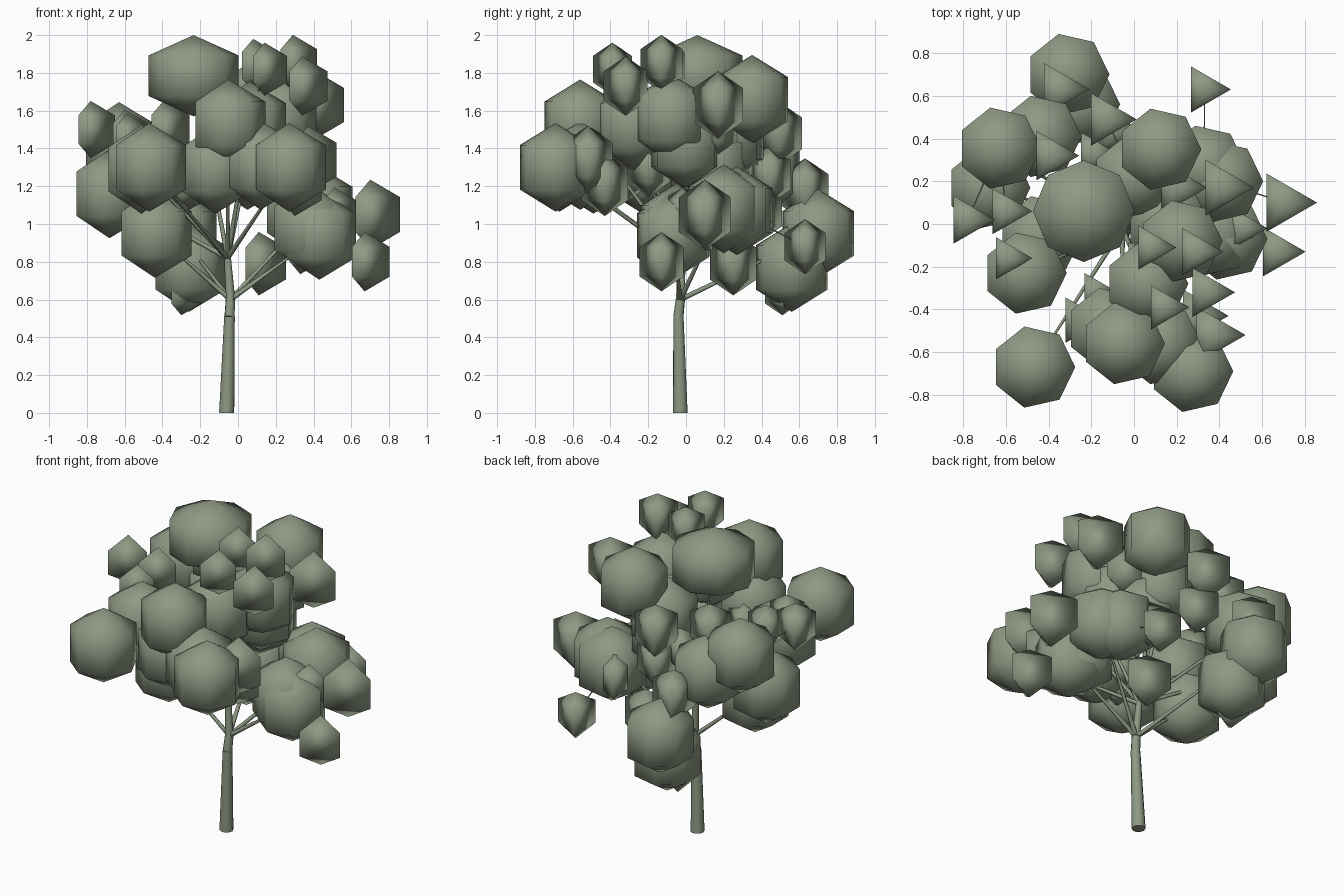
import bpy, bmesh
from math import pi
from mathutils import Matrix, Vector

cube = bpy.data.objects.get("Cube")
if cube:
    bpy.data.objects.remove(cube, do_unlink=True)

sage = bpy.data.materials.new("sage green")
sage.use_nodes = True
COLOUR = (0.27, 0.32, 0.23, 1)
sage.diffuse_color = COLOUR
sage.node_tree.nodes["Principled BSDF"].inputs["Base Color"].default_value = COLOUR


def add_object(name, bm, smooth_caps=True):
    """Turn a bmesh into a smooth shaded object."""
    mesh = bpy.data.meshes.new(name)
    for face in bm.faces:
        face.smooth = smooth_caps or len(face.verts) == 4
    bm.to_mesh(mesh)
    bm.free()
    mesh.materials.append(sage)
    obj = bpy.data.objects.new(name, mesh)
    bpy.context.collection.objects.link(obj)


def leaf_clump(name, centre, radius, height, sides):
    """Coarse sphere with one corner pointing along +x."""
    bm = bmesh.new()
    bmesh.ops.create_uvsphere(bm, u_segments=sides, v_segments=3, radius=1)
    place = (Matrix.Translation(centre) @ Matrix.Diagonal((radius, radius, height, 1))
             @ Matrix.Rotation(-pi / 2, 4, 'Z'))
    bmesh.ops.transform(bm, matrix=place, verts=bm.verts)
    add_object(name, bm)


def limb(name, start, end, thick, thin, sides):
    """Tapered length of wood between two points."""
    start, end = Vector(start), Vector(end)
    axis = end - start
    bm = bmesh.new()
    bmesh.ops.create_cone(bm, cap_ends=True, segments=sides, radius1=thick,
                          radius2=thin, depth=axis.length)
    turn = axis.to_track_quat('Z', 'Y').to_matrix().to_4x4()
    bmesh.ops.transform(bm, matrix=Matrix.Translation((start + end) / 2) @ turn,
                        verts=bm.verts)
    add_object(name, bm, False)


# Trunk, leaning slightly and forking twice
base = (-0.06, -0.03, 0)
bend = (-0.045, -0.04, 0.51)
low_fork = (-0.04, -0.03, 0.6)
high_fork = (-0.055, -0.02, 0.82)
limb("lower_trunk", base, bend, 0.04, 0.028, 10)
limb("middle_trunk", bend, low_fork, 0.027, 0.025, 10)
limb("upper_trunk", low_fork, high_fork, 0.025, 0.018, 10)

# Large leaf clumps: x, y, z
large = [
    (-0.63, 0.355, 1.41), (-0.44, 0.41, 1.28), (0.12, 0.35, 1.66),
    (-0.31, 0.70, 0.95), (-0.26, 0.56, 0.77), (-0.51, -0.23, 1.29),
    (-0.47, -0.67, 1.30), (-0.05, -0.56, 1.53), (0.27, -0.69, 1.30),
    (0.12, -0.56, 1.31), (0.43, -0.07, 0.94), (0.41, 0.20, 1.08),
    (0.06, -0.28, 1.52), (0.22, -0.08, 1.56), (0.16, 0.00, 1.42),
    (-0.68, 0.17, 1.16), (-0.44, -0.06, 0.95), (-0.12, -0.49, 1.29),
    (0.00, 0.22, 1.46), (0.33, 0.27, 1.07), (0.37, -0.05, 0.98),
    (0.05, 0.14, 1.31),
]
# Small leaf clumps: x, y, z, radius
small = [
    (0.70, 0.10, 1.05, 0.165), (0.67, -0.13, 0.80, 0.14),
    (0.33, 0.63, 0.88, 0.13), (-0.35, 0.63, 1.18, 0.15),
    (-0.13, 0.49, 1.48, 0.15), (-0.39, 0.32, 1.50, 0.14),
    (-0.78, 0.02, 1.50, 0.135), (-0.60, 0.06, 1.46, 0.13),
    (-0.59, -0.16, 1.45, 0.12), (0.08, -0.11, 1.84, 0.125),
    (0.29, -0.13, 1.85, 0.135), (0.34, -0.32, 1.73, 0.14),
    (0.14, -0.39, 1.82, 0.125), (0.37, -0.52, 1.34, 0.16),
    (0.41, 0.17, 1.63, 0.16), (0.20, 0.17, 1.52, 0.15),
    (0.11, 0.25, 0.79, 0.15), (-0.30, 0.51, 0.64, 0.11),
    (-0.10, 0.44, 1.26, 0.14), (0.22, 0.40, 1.06, 0.13),
    (0.30, -0.43, 1.21, 0.15), (0.51, -0.02, 1.06, 0.12),
    (-0.26, -0.45, 1.22, 0.13), (-0.19, 0.33, 1.32, 0.12),
    (0.04, -0.20, 1.30, 0.14), (-0.18, -0.32, 1.24, 0.11),
]
grown = []


def grow_branch(name, tip, thick, reach):
    """Branch off a nearby clump when one is in reach, else off the trunk."""
    tip = Vector(tip)
    near = [g for g in grown if (g - tip).length < reach]
    fork = low_fork if tip.z < 1.12 else high_fork
    start = min(near, key=lambda g: (g - tip).length) if near else fork
    limb(name, start, tip, thick, thick / 3, 6)


# Foliage with a branch reaching into every clump
crown = (-0.235, 0.06, 1.785)
leaf_clump("crown_leaf_clump", crown, 0.275, 0.215, 8)
grow_branch("crown_branch", crown, 0.014, 0)
for i, spot in enumerate(large):
    leaf_clump(f"large_leaf_clump_{i}", spot, 0.225, 0.235, 7)
    grow_branch(f"branch_{i}", spot, 0.014, 0.3)
    grown.append(Vector(spot))
for i, (x, y, z, r) in enumerate(small):
    leaf_clump(f"small_leaf_clump_{i}", (x, y, z), r * 1.1, r * 1.12, 3)
    grow_branch(f"twig_{i}", (x, y, z), 0.006, 0.5)
